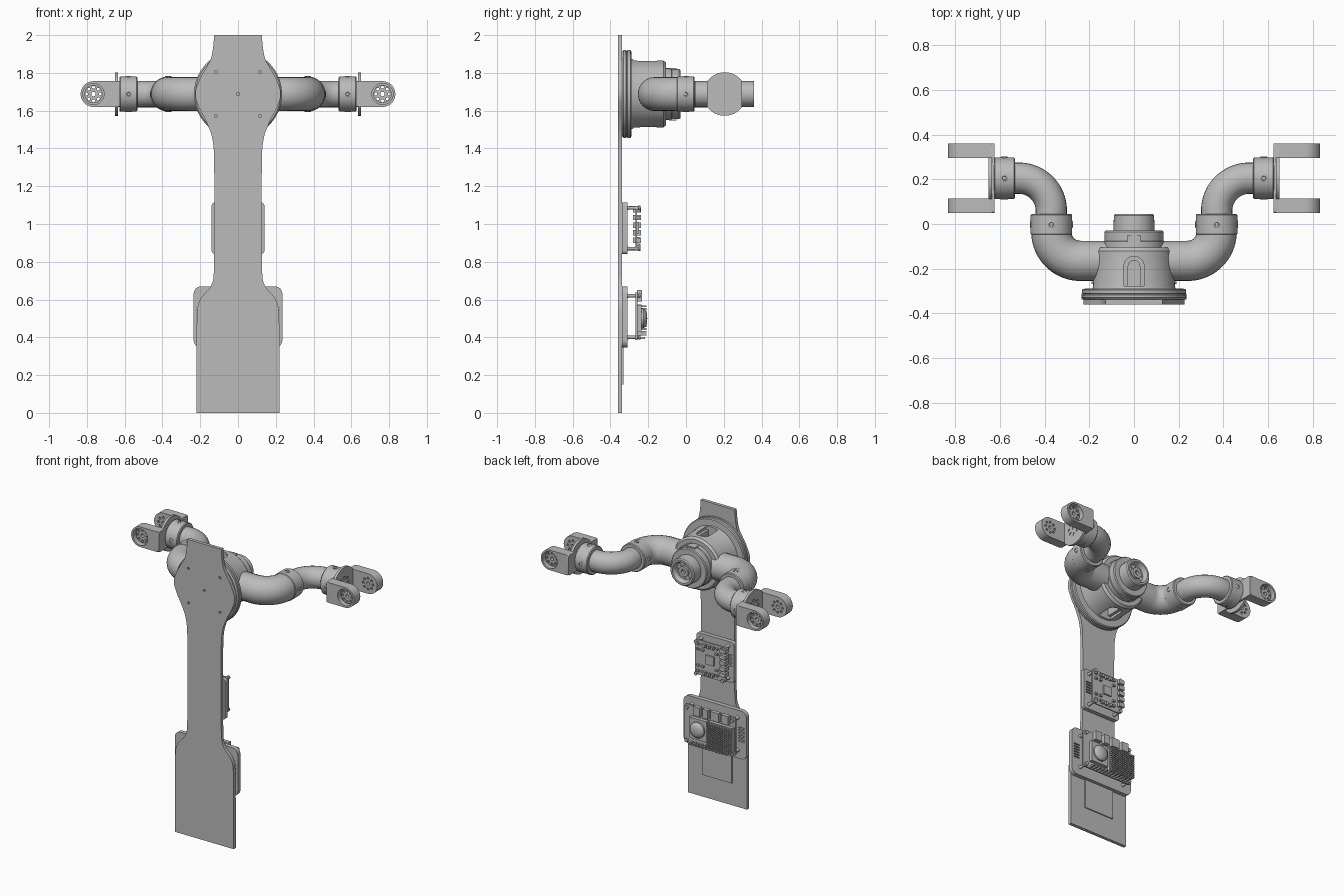
import bpy, bmesh
from math import sin, cos, pi, radians
from mathutils import Matrix, Vector

if "Cube" in bpy.data.objects:
    bpy.data.objects.remove(bpy.data.objects["Cube"])

GREY = bpy.data.materials.new("plain_grey")
GREY.use_nodes = True
GREY.diffuse_color = (0.5, 0.5, 0.5, 1)
GREY.node_tree.nodes["Principled BSDF"].inputs["Base Color"].default_value = (0.5, 0.5, 0.5, 1)
HUB_Z = 1.688
parts = []


def finish(name, bm, matrix=Matrix(), mirror=False):
    bm.transform(matrix)
    bmesh.ops.remove_doubles(bm, verts=bm.verts, dist=1e-5)
    bmesh.ops.recalc_face_normals(bm, faces=bm.faces)
    mesh = bpy.data.meshes.new(name)
    bm.to_mesh(mesh)
    bm.free()
    mesh.materials.append(GREY)
    obj = bpy.data.objects.new(name, mesh)
    bpy.context.collection.objects.link(obj)
    if mirror:
        obj.modifiers.new("Mirror", 'MIRROR').use_mirror_merge = False
    parts.append(obj)
    return obj


def curve_bmesh(loops, cyclic, **settings):
    data = bpy.data.curves.new("helper", 'CURVE')
    for key, value in settings.items():
        setattr(data, key, value)
    for loop in loops:
        spline = data.splines.new('POLY')
        spline.points.add(len(loop) - 1)
        for point, co in zip(spline.points, loop):
            point.co = (co[0], co[1], co[2] if len(co) > 2 else 0, 1)
        spline.use_cyclic_u = cyclic
    obj = bpy.data.objects.new("helper", data)
    bpy.context.collection.objects.link(obj)
    bpy.context.view_layer.update()
    mesh = bpy.data.meshes.new_from_object(obj.evaluated_get(bpy.context.evaluated_depsgraph_get()))
    bm = bmesh.new()
    bm.from_mesh(mesh)
    bpy.data.objects.remove(obj)
    bpy.data.meshes.remove(mesh)
    return bm


def plate(name, loops, low, high, facing='y', mirror=False):
    """Flat outline, with further loops as holes, given thickness along one axis."""
    bm = curve_bmesh(loops, True, dimensions='2D', fill_mode='BOTH', extrude=(high - low) / 2)
    order = {'y': (0, 2, 1), 'x': (2, 0, 1), 'z': (0, 1, 2)}[facing]
    m = Matrix([[1 if c == k else 0 for c in range(3)] for k in order]).to_4x4()
    m.translation['xyz'.index(facing)] = (low + high) / 2
    return finish(name, bm, m, mirror)


def lathe(name, profile, origin, axis, mirror=False, steps=48):
    """Spin (radius, height) points about an axis."""
    bm = bmesh.new()
    verts = [bm.verts.new((r, 0, h)) for r, h in profile]
    edges = [bm.edges.new(pair) for pair in zip(verts, verts[1:])]
    bmesh.ops.spin(bm, geom=verts + edges, cent=(0, 0, 0), axis=(0, 0, 1), angle=2 * pi, steps=steps)
    turn = Vector((0, 0, 1)).rotation_difference(Vector(axis)).to_matrix().to_4x4()
    return finish(name, bm, Matrix.Translation(origin) @ turn, mirror)


def boxes(name, items):
    bm = bmesh.new()
    for x0, x1, y0, y1, z0, z1 in items:
        size = Matrix.Diagonal((x1 - x0, y1 - y0, z1 - z0, 1))
        mid = Matrix.Translation(((x0 + x1) / 2, (y0 + y1) / 2, (z0 + z1) / 2))
        bmesh.ops.create_cube(bm, size=1, matrix=mid @ size)
    bm.normal_update()
    return finish(name, bm)


def arc(cx, cy, r, start, end, n=16):
    angles = [radians(start + (end - start) * i / n) for i in range(n + 1)]
    return [(cx + r * cos(a), cy + r * sin(a)) for a in angles]


def circle(cx, cy, r, n=16):
    return arc(cx, cy, r, 0, 360, n)[:-1]


def hole_ring(cx, cy, ring, r):
    return [circle(x, y, r, 10) for x, y in circle(cx, cy, ring, 8)]


def rounded(x0, x1, y0, y1, r):
    return (arc(x1 - r, y1 - r, r, 0, 90, 6) + arc(x0 + r, y1 - r, r, 90, 180, 6)
            + arc(x0 + r, y0 + r, r, 180, 270, 6) + arc(x1 - r, y0 + r, r, 270, 360, 6))


def soften(points, rounds=3):
    """Cut the corners of an open line, keeping its ends."""
    for _ in range(rounds):
        cut = [points[0]]
        for a, b in zip(points, points[1:]):
            a, b = Vector(a), Vector(b)
            cut += [a.lerp(b, 0.25), a.lerp(b, 0.75)]
        points = cut + [points[-1]]
    return [tuple(p) for p in points]


# Back plate, with screw holes in front of the hub
side = soften([(.22, 0), (.22, .02), (.22, .5), (.21, .6), (.135, .67), (.125, .76), (.125, 1.3),
               (.13, 1.45), (.17, 1.55), (.2, 1.6), (.235, HUB_Z), (.2, 1.775), (.17, 1.825),
               (.138, 1.88), (.127, 1.98), (.127, 2)])
screw_spots = [(x, HUB_Z + z) for x in (-.117, .117) for z in (-.117, .117)] + [(0, HUB_Z)]
plate("back_plate", [side + [(-x, z) for x, z in reversed(side)]]
      + [circle(x, z, .008, 10) for x, z in screw_spots], -.36, -.338)
boxes("lower_cover", [(-.11, .11, -.339, -.331, .15, .4)])

# Hub: flange, bell, collar and dished cap in one turned piece
hub = lathe("hub", [(0, -.338), (.225, -.338), (.233, -.33), (.233, -.318), (.226, -.314), (.233, -.31),
                    (.233, -.295), (.227, -.29), (.186, -.288), (.183, -.28), (.177, -.12), (.165, -.105),
                    (.137, -.105), (.137, -.078), (.133, -.075), (.133, -.036), (.128, -.03), (.092, -.03),
                    (.09, .038), (.083, .045), (.07, .045), (.058, .015), (.035, .015), (.035, .03),
                    (.015, .03), (.015, .01), (0, .01)], (0, 0, HUB_Z), (0, 1, 0), steps=64)


def cut(target, cutter):
    mod = target.modifiers.new("Cut", 'BOOLEAN')
    mod.object, mod.solver = cutter, 'EXACT'
    bpy.context.view_layer.update()
    graph = bpy.context.evaluated_depsgraph_get()
    mesh = bpy.data.meshes.new_from_object(target.evaluated_get(graph))
    target.modifiers.clear()
    target.data = mesh
    parts.remove(cutter)
    bpy.data.objects.remove(cutter)


# Arched pockets in the bell, above and below
for sign in (1, -1):
    for w, depth in ((.045, .158), (.026, .11)):
        arch = arc(0, -.19, w, 0, 180) + [(-w, -.278), (w, -.278)]
        low, high = sorted((HUB_Z + sign * depth, HUB_Z + sign * .3))
        cut(hub, plate("pocket_cutter", [arch], low, high, 'z'))
boxes("hub_keys", [(-.03, .03, -.09, -.05, HUB_Z + a, HUB_Z + b) for a, b in ((.12, .139), (-.139, -.12))])
for i, (x, z) in enumerate(circle(0, HUB_Z, .047, 8)):
    lathe(f"cap_bolt_{i}", [(0, 0), (.007, 0), (.007, .008), (0, .008)], (x, .013, z), (0, 1, 0), steps=10)


# Arms: two bent tubes on each side
def tube(name, path, radius):
    bm = curve_bmesh([[(x, y, HUB_Z) for x, y in path]], False, dimensions='3D', fill_mode='FULL',
                     bevel_depth=radius, bevel_resolution=10, use_fill_caps=True)
    finish(name, bm, mirror=True)


tube("upper_arm", [(.03, -.165)] + arc(.24, -.035, .13, -90, 0, 20) + [(.37, 0)], .09)
tube("forearm", [(.37, 0)] + arc(.515, .06, .145, 180, 90, 20) + [(.56, .205)], .07)

# Clamp collars, each with four sunken screws
ARM_Y = .205
collar = [(0, -.047), (.088, -.047), (.093, -.042), (.093, .042), (.088, .047), (0, .047)]
screw = [(.017, -.01), (.017, .002), (.014, .004), (.01, .004), (.008, -.001), (0, -.001)]
for label, spot, axis, across in (("elbow", (.37, -.002, HUB_Z), (0, 1, 0), (1, 0, 0)),
                                  ("wrist", (.58, ARM_Y, HUB_Z), (1, 0, 0), (0, 1, 0))):
    lathe(label + "_collar", collar, spot, axis, True)
    for i, d in enumerate((Vector(across), -Vector(across), Vector((0, 0, 1)), Vector((0, 0, -1)))):
        lathe(f"{label}_screw_{i}", screw, Vector(spot) + d * .092, d, True, 16)

# Wrist flange and fork
R = .068
EAR_X = .765
plate("wrist_flange", [circle(ARM_Y, HUB_Z, .115, 48)] + hole_ring(ARM_Y, HUB_Z, .045, .01)
      + [circle(ARM_Y, HUB_Z, .014)], .636, .652, 'x', True)
plate("fork_web", [rounded(.05, .36, HUB_Z - R, HUB_Z + R, .01)], .625, .647, 'x', True)
ear = [(.635, HUB_Z + R), (.635, HUB_Z - R)] + arc(EAR_X, HUB_Z, R, -90, 90, 24)
holes = hole_ring(EAR_X, HUB_Z, .036, .008) + [circle(EAR_X, HUB_Z, .012)]
for label, outer, inner in (("front", .05, .115), ("rear", .36, .295)):
    mid = outer + (inner - outer) * .6
    plate(label + "_fork_rim", [ear, circle(EAR_X, HUB_Z, .056, 32)], *sorted((outer, mid)), mirror=True)
    plate(label + "_fork_ear", [ear] + holes, *sorted((mid, inner)), mirror=True)
    face = outer + (inner - outer) * .35
    plate(label + "_fork_horn", [circle(EAR_X, HUB_Z, .048, 32)] + holes, *sorted((face, mid)), mirror=True)


# Electronics trays with vent slots and standoffs
def tray(name, w, z0, z1, r, px, pz, slot_z):
    slots = [rounded(min(s * (w - .06), s * (w - .015)), max(s * (w - .06), s * (w - .015)),
                     z, z + .008, .003) for s in (-1, 1) for z in slot_z]
    plate(name + "_tray", [rounded(-w, w, z0, z1, r)] + slots, -.338, -.31)
    for i, (x, z) in enumerate([(x, z) for x in (-px, px) for z in pz]):
        lathe(f"{name}_standoff_{i}", [(0, 0), (.013, 0), (.009, .01), (.009, .06), (.012, .062),
                                       (.012, .07), (0, .07)], (x, -.312, z), (0, 1, 0), steps=16)


tray("controller", .14, .84, 1.115, .02, .1, (.87, 1.085), [.95 + .018 * i for i in range(5)])
tray("computer", .235, .345, .67, .04, .17, (.4, .62), [.46 + .018 * i for i in range(6)])

# Controller board: chip, edge connectors and small components
plate("controller_board", [rounded(-.115, .115, .86, 1.095, .01)], -.268, -.26)
boxes("controller_chip", [(-.03, .03, -.261, -.25, .95, 1.01)])
boxes("controller_connectors", [(-.125, -.085, -.28, -.238, .9 + .04 * i, .928 + .04 * i) for i in range(5)])
boxes("controller_components", [(x, x + .018, -.261, -.246, z, z + .012)
                                for x in (-.06, .045, .08) for z in (.885, .92, 1.03, 1.065)]
      + [(-.03 + .03 * i, -.012 + .03 * i, -.261, -.242, z, z + .02) for i in range(3) for z in (.875, 1.06)])

# Computer board: fan block, pin heat sink and a row of ports
plate("computer_board", [rounded(-.19, .19, .385, .64, .012)], -.268, -.258)
boxes("fan_block", [(.01, .14, -.259, -.235, .43, .57)])
lathe("fan_dome", [(.052, -.24), (.052, -.225), (.045, -.215), (.03, -.207), (0, -.205)], (.075, 0, .5), (0, 1, 0))
boxes("heat_sink", [(-.18, 0, -.259, -.235, .41, .575)]
      + [(-.18 + .015 * i, -.171 + .015 * i, -.236, -.21, .41 + .015 * j, .419 + .015 * j)
         for i in range(12) for j in range(11)])
boxes("ports", [(x, x + w, -.259, -.232, .59, .65)
                for x, w in ((-.15, .05), (-.08, .06), (0, .04), (.06, .05))])
boxes("pin_header", [(-.15 + .025 * i, -.14 + .025 * i, -.259, -.216, .39, .4) for i in range(12)])

# Smooth shading with sharp edges kept
bpy.ops.object.select_all(action='DESELECT')
for obj in parts:
    obj.select_set(True)
bpy.context.view_layer.objects.active = parts[0]
bpy.ops.object.shade_smooth_by_angle(angle=radians(30))
